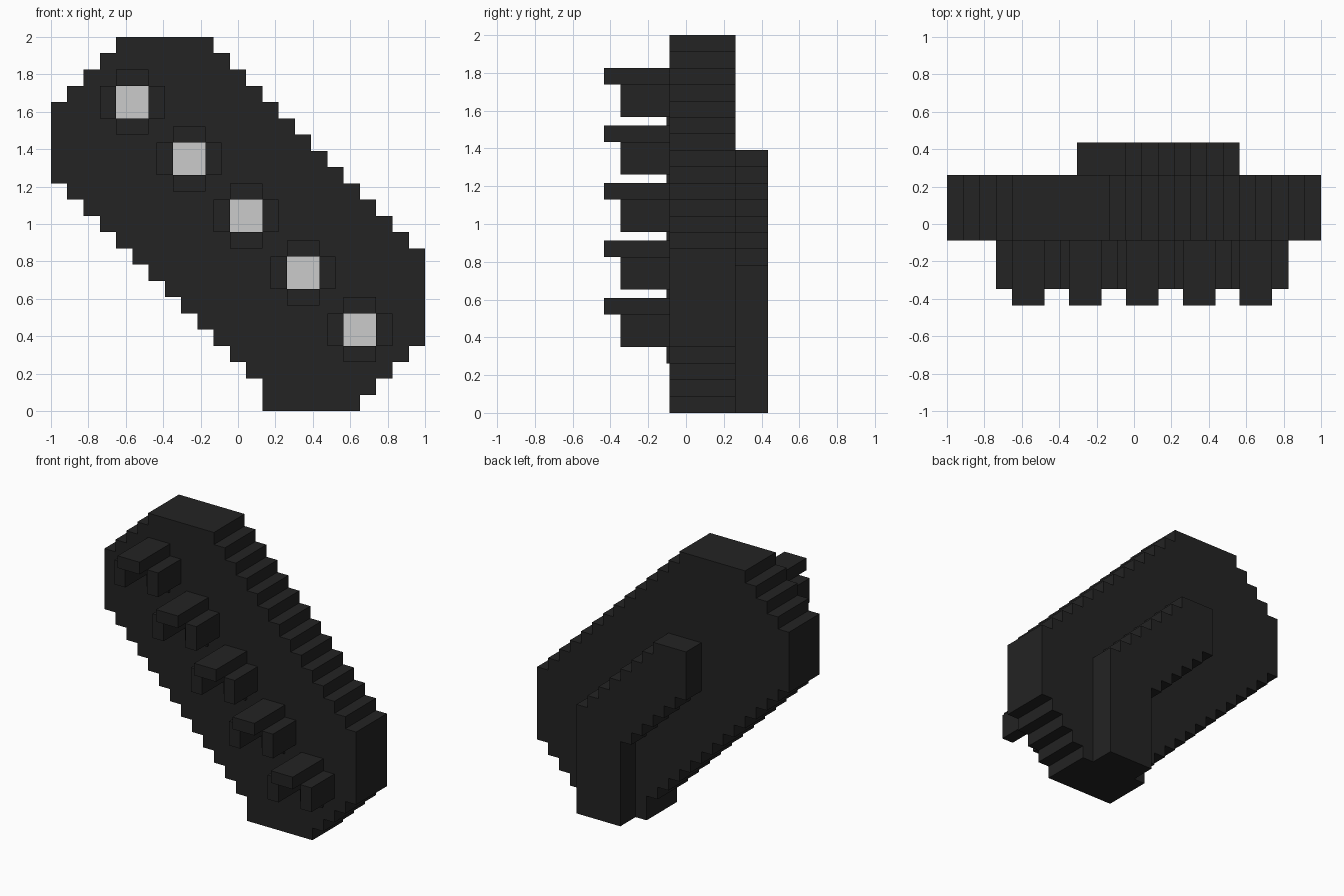
import bpy, bmesh

if "Cube" in bpy.data.objects:
    bpy.data.objects.remove(bpy.data.objects["Cube"])

U = 2 / 23  # size of one block step


def material(name, value):
    m = bpy.data.materials.new(name)
    m.diffuse_color = (value, value, value, 1)
    m.use_nodes = True
    m.node_tree.nodes["Principled BSDF"].inputs["Base Color"].default_value = m.diffuse_color
    return m


BLACK = material("soft black", 0.0168)
LIGHT = material("light grey", 0.60)


def new_object(name, bm, mat):
    bmesh.ops.recalc_face_normals(bm, faces=bm.faces)
    mesh = bpy.data.meshes.new(name)
    bm.to_mesh(mesh)
    bm.free()
    mesh.materials.append(mat)
    obj = bpy.data.objects.new(name, mesh)
    bpy.context.collection.objects.link(obj)
    return obj


def stepped_slab(name, rows, left, right, y0, y1):
    """Stair-edged outline, one step per row, extruded from y0 to y1."""
    def side(edge):
        pts = [(edge(0), 0)]
        for j in range(1, rows):
            if edge(j) != edge(j - 1):
                pts += [(edge(j - 1), j), (edge(j), j)]
        return pts + [(edge(rows - 1), rows)]

    outline = side(right) + side(left)[::-1]
    bm = bmesh.new()
    face = bm.faces.new([bm.verts.new((x * U - 1, y0 * U, z * U)) for x, z in outline])
    ext = bmesh.ops.extrude_face_region(bm, geom=[face])
    verts = [v for v in ext["geom"] if isinstance(v, bmesh.types.BMVert)]
    bmesh.ops.translate(bm, verts=verts, vec=(0, (y1 - y0) * U, 0))
    return new_object(name, bm, BLACK)


def block(name, x, y, z, mat=BLACK):
    """Box given by its (low, high) step counts on each axis."""
    bm = bmesh.new()
    bmesh.ops.create_cube(bm, size=1)
    for v in bm.verts:
        v.co = (x[v.co.x > 0] * U - 1, y[v.co.y > 0] * U, z[v.co.z > 0] * U)
    return new_object(name, bm, mat)


# Diagonal body
stepped_slab("body", 23,
             lambda j: max(0, min(13, 14 - j), j - 18),
             lambda j: min(23, 19 + j, 32 - j), -1, 3)

# Raised diagonal grip on the back
stepped_slab("back_grip", 16,
             lambda j: min(14, max(8, 20 - j)),
             lambda j: min(18, 26 - j), 3, 5)

# Five hooded lamps running down the front
for i in range(5):
    x, z = 4 + 3.5 * i, 18 - 3.5 * i
    block(f"lamp_{i}", (x, x + 2), (-1.1, -1), (z, z + 2), LIGHT)
    block(f"lamp_left_cheek_{i}", (x - 1, x), (-4, -1), (z, z + 2))
    block(f"lamp_right_cheek_{i}", (x + 2, x + 3), (-4, -1), (z, z + 2))
    block(f"lamp_hood_{i}", (x, x + 2), (-5, -1), (z + 2, z + 3))
    block(f"lamp_sill_{i}", (x, x + 2), (-1.2, -1), (z - 1, z))
